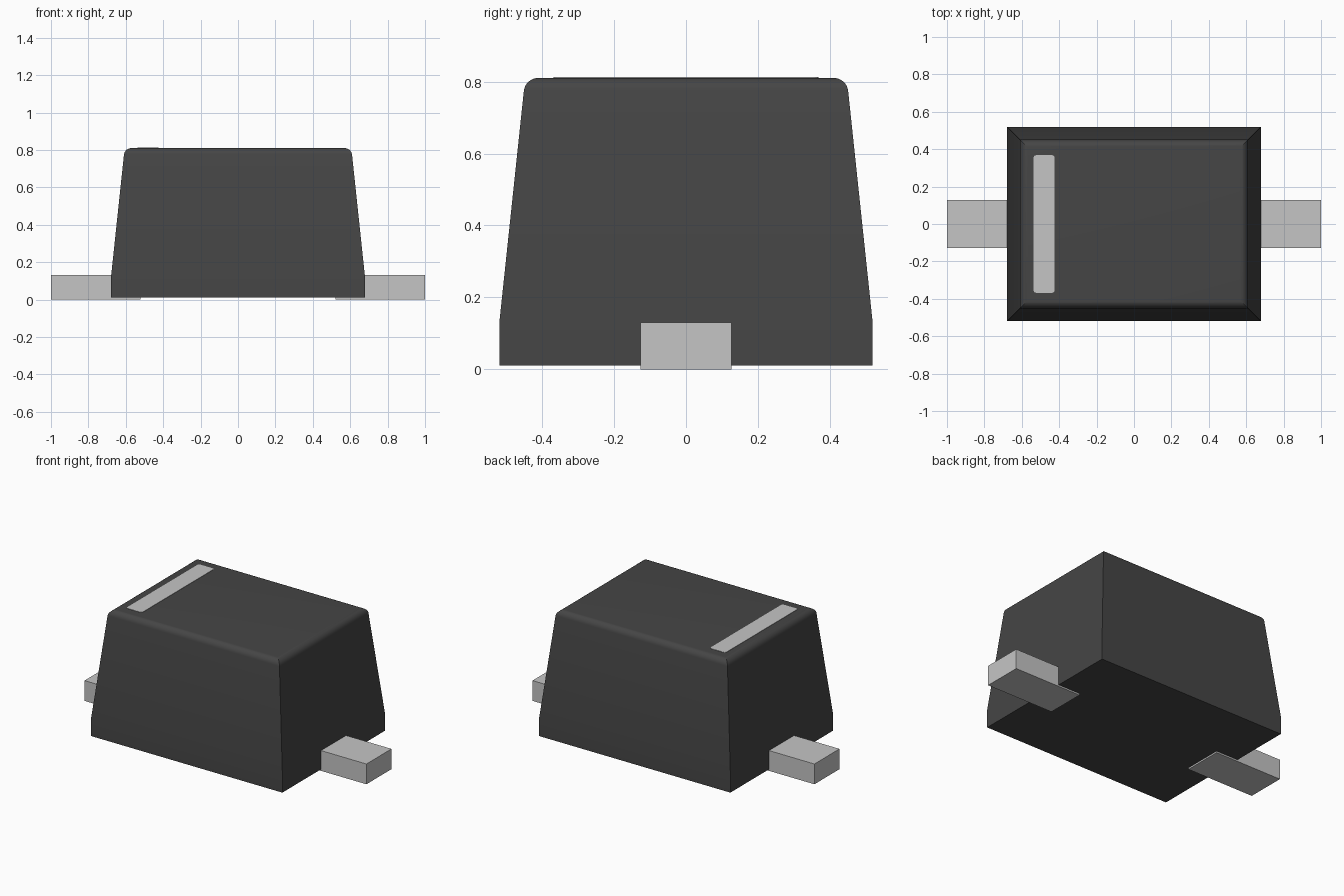
import bpy
import bmesh
import math

cube = bpy.data.objects.get("Cube")
if cube:
    bpy.data.objects.remove(cube, do_unlink=True)


def make_material(name, value, roughness):
    mat = bpy.data.materials.new(name)
    mat.use_nodes = True
    colour = (value, value, value, 1)
    mat.diffuse_color = colour
    bsdf = mat.node_tree.nodes["Principled BSDF"]
    bsdf.inputs["Base Color"].default_value = colour
    bsdf.inputs["Roughness"].default_value = roughness
    return mat


black = make_material("black plastic", 0.06, 0.6)
grey = make_material("light grey", 0.56, 0.5)


def loft(name, rings, mat):
    """Stack closed rings of points into a capped solid."""
    bm = bmesh.new()
    loops = [[bm.verts.new(p) for p in ring] for ring in rings]
    n = len(loops[0])
    for low, high in zip(loops, loops[1:]):
        for i in range(n):
            j = (i + 1) % n
            bm.faces.new((low[i], low[j], high[j], high[i]))
    bm.faces.new(loops[0][::-1])
    bm.faces.new(loops[-1])
    mesh = bpy.data.meshes.new(name)
    bm.to_mesh(mesh)
    bm.free()
    mesh.materials.append(mat)
    obj = bpy.data.objects.new(name, mesh)
    bpy.context.collection.objects.link(obj)
    return obj


def rectangle(x0, x1, y0, y1, z):
    return [(x0, y0, z), (x1, y0, z), (x1, y1, z), (x0, y1, z)]


# Body: straight foot, tapered walls, rounded top edge with mitred corners
HALF_X, HALF_Y = 0.678, 0.519
FOOT, TOP, RADIUS = 0.13, 0.81, 0.04
slope = 0.072 / (TOP - FOOT)
lean = math.atan(slope)
centre_z = TOP - RADIUS
centre_in = slope * (centre_z - FOOT) + RADIUS / math.cos(lean)
profile = [(0, 0.01), (0, FOOT)]
STEPS = 8
for i in range(STEPS + 1):
    t = lean + (math.pi / 2 - lean) * i / STEPS
    profile.append((centre_in - RADIUS * math.cos(t), centre_z + RADIUS * math.sin(t)))
body = loft("body", [rectangle(inset - HALF_X, HALF_X - inset, inset - HALF_Y, HALF_Y - inset, z)
                     for inset, z in profile], black)
bpy.ops.object.select_all(action="DESELECT")
body.select_set(True)
bpy.context.view_layer.objects.active = body
bpy.ops.object.shade_smooth_by_angle(angle=math.radians(20))

# Flat metal leads, showing slightly below the body
for side, name in ((1, "left_lead"), (-1, "right_lead")):
    x0, x1 = sorted((side * 0.52, side * 1.0))
    loft(name, [rectangle(x0, x1, -0.127, 0.127, z) for z in (0, 0.13)], grey)


# Polarity stripe: thin plate with rounded corners
def rounded_rectangle(x0, x1, y0, y1, r, z):
    corners = ((x1 - r, y1 - r), (x0 + r, y1 - r), (x0 + r, y0 + r), (x1 - r, y0 + r))
    return [(cx + r * math.cos(math.radians(90 * k + 22.5 * s)),
             cy + r * math.sin(math.radians(90 * k + 22.5 * s)), z)
            for k, (cx, cy) in enumerate(corners) for s in range(5)]


loft("polarity_stripe", [rounded_rectangle(-0.537, -0.425, -0.368, 0.368, 0.014, z)
                         for z in (TOP - 0.004, TOP + 0.002)], grey)
